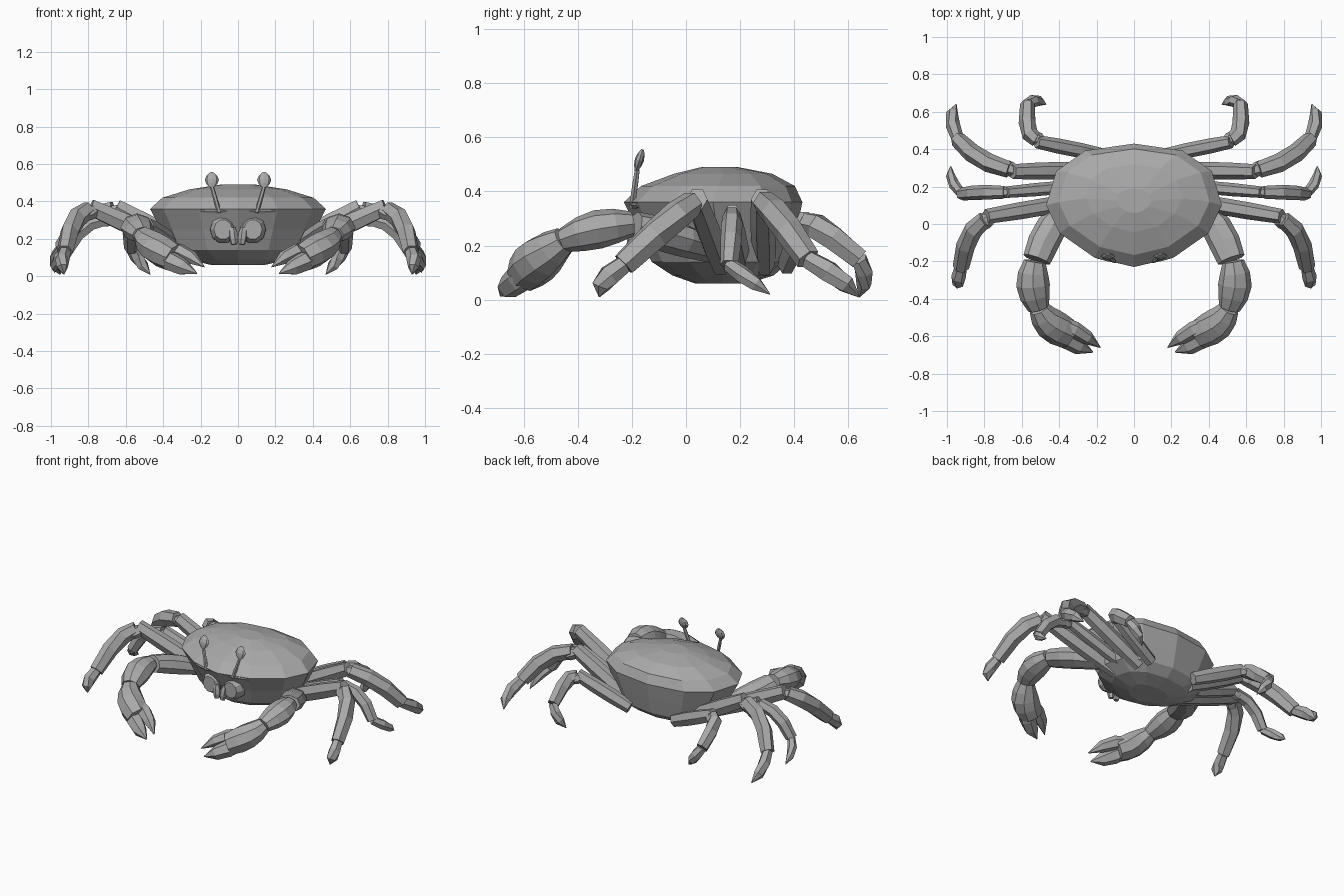
import bpy, bmesh
from math import sin, cos, pi, tau, copysign
from mathutils import Vector

cube = bpy.data.objects.get("Cube")
if cube:
    bpy.data.objects.remove(cube)

shell_colour = (.4, .4, .4, 1)
shell = bpy.data.materials.new("shell grey")
shell.use_nodes = True
shell.diffuse_color = shell_colour
shell.node_tree.nodes["Principled BSDF"].inputs["Base Color"].default_value = shell_colour


def loft(name, rings):
    """Skin a list of equal-sized vertex loops and cap both ends."""
    bm = bmesh.new()
    loops = [[bm.verts.new(point) for point in ring] for ring in rings]
    for lower, upper in zip(loops, loops[1:]):
        for i in range(len(lower)):
            bm.faces.new((lower[i - 1], lower[i], upper[i], upper[i - 1]))
    bm.faces.new(loops[0])
    bm.faces.new(loops[-1])
    bmesh.ops.recalc_face_normals(bm, faces=bm.faces)
    mesh = bpy.data.meshes.new(name)
    bm.to_mesh(mesh)
    bm.free()
    mesh.materials.append(shell)
    obj = bpy.data.objects.new(name, mesh)
    bpy.context.collection.objects.link(obj)
    return obj


# Thickness profiles from the start to the end of a limb
def bar(t):
    return .85 + .15 * sin(pi * t)


def plump(t):
    return .65 + .35 * sin(pi * t)


def fist(t):
    return .6 + .4 * sin(.75 * pi * t)


def bulb(t):
    return .3 + .7 * sin(pi * t)


def button(t):
    return 1 - .3 * t ** 6


def spike(t):
    return max(.05, (1 - t) ** .7 * (.7 + 1.2 * t))


def limb(name, start, end, width, profile, bow=(0, 0, 0), depth=1, rings=4, sides=6):
    """Faceted, mirrored tube from start to end, bowed sideways in the middle."""
    start, end, bow = Vector(start), Vector(end), Vector(bow)
    loops = []
    for i in range(rings):
        t = i / (rings - 1)
        centre = start.lerp(end, t) + bow * sin(pi * t)
        heading = (end - start + bow * pi * cos(pi * t)).normalized()
        side = heading.cross(Vector((0, 0, 1))).normalized()
        up = side.cross(heading) * depth
        radius = width * profile(t)
        angles = [tau * k / sides for k in range(sides)]
        loops.append([centre + radius * (side * cos(a) + up * sin(a)) for a in angles])
    loft(name, loops).modifiers.new("Mirror", 'MIRROR')


# Carapace and belly: boxy rounded back, front tapering in straight lines
def body_ring(height, scale):
    ring = []
    for k in range(12):
        c, s = cos(tau * k / 12), sin(tau * k / 12)
        power = .85 if s > -.01 else 1.15
        x = copysign(abs(c) ** power, c) * .47
        y = copysign(abs(s) ** power, s) * .33
        shift = .1 + .15 * scale * (1 - scale)
        ring.append((x * scale, y * scale + shift, height))
    return ring


body_levels = [(.06, .3), (.09, .57), (.14, .77), (.25, .88), (.36, 1),
               (.42, .86), (.465, .55), (.49, .2)]
loft("carapace", [body_ring(height, scale) for height, scale in body_levels])

# Walking legs from front to back: knee, ankle, tip, thickness
legs = {
    "first": ((.79, .04, .37), (.925, -.23, .13), (.93, -.32, .01), .052),
    "second": ((.68, .17, .32), (.92, .16, .13), (.98, .31, .02), .04),
    "third": ((.65, .28, .37), (.94, .45, .15), (.95, .64, .01), .052),
    "fourth": ((.52, .44, .29), (.57, .64, .15), (.47, .64, .01), .046),
}
for index, (leg, (knee, ankle, tip, thick)) in enumerate(legs.items()):
    knee, ankle, tip = Vector(knee), Vector(ankle), Vector(tip)
    root = Vector((.26 - .03 * index, .13 + .08 * index, .13))
    shin_start = knee.lerp(ankle, .06)
    shin_bow = Vector((.02, .12 * (.2 - (knee.y + ankle.y) / 2), .04))
    foot_bow = (ankle - knee) * .1
    foot_bow.z = 0
    limb(leg + "_leg_thigh", root, knee, thick * .9, bar, depth=1.2)
    limb(leg + "_leg_knee", root.lerp(knee, .95), shin_start.lerp(ankle, .15),
         thick * .8, plump)
    limb(leg + "_leg_shin", shin_start, ankle, thick, bar, shin_bow, depth=1.1)
    limb(leg + "_leg_foot", ankle, tip, thick * .9, spike, foot_bow, depth=1.1)

# Claw arms
wrist = Vector((.51, -.45, .22))
elbow = Vector((.53, -.2, .28))
limb("claw_upper_arm", (.32, .12, .17), (.52, -.19, .27), .085, fist, (.02, .02, 0),
     depth=.75, rings=5, sides=8)
limb("claw_forearm", elbow, wrist, .09, plump, (.02, 0, .01),
     depth=.8, rings=5, sides=8)
limb("claw_palm", wrist, (.35, -.59, .1), .09, fist, (.02, -.01, 0),
     depth=.95, rings=5, sides=8)
limb("claw_outer_finger", (.41, -.57, .11), (.22, -.685, .015), .065, spike,
     (.01, -.01, 0))
limb("claw_inner_finger", (.39, -.53, .15), (.18, -.66, .05), .055, spike,
     (0, .01, .02))

# Eyes on stalks
limb("eye_stalk", (.1, -.2, .34), (.14, -.18, .48), .012, bar)
limb("eye", (.14, -.185, .475), (.14, -.16, .555), .038, bulb, depth=.45, rings=5, sides=8)

# Mouth: round cheek plates, small jaws and a brow above them
limb("cheek_plate", (.08, -.1, .25), (.08, -.2, .25), .07, button, depth=1.1, sides=10)
limb("jaw", (.03, -.19, .26), (.02, -.2, .17), .025, plump)
limb("brow_ridge", (.03, -.2, .35), (.2, -.17, .35), .02, plump, depth=.8)
